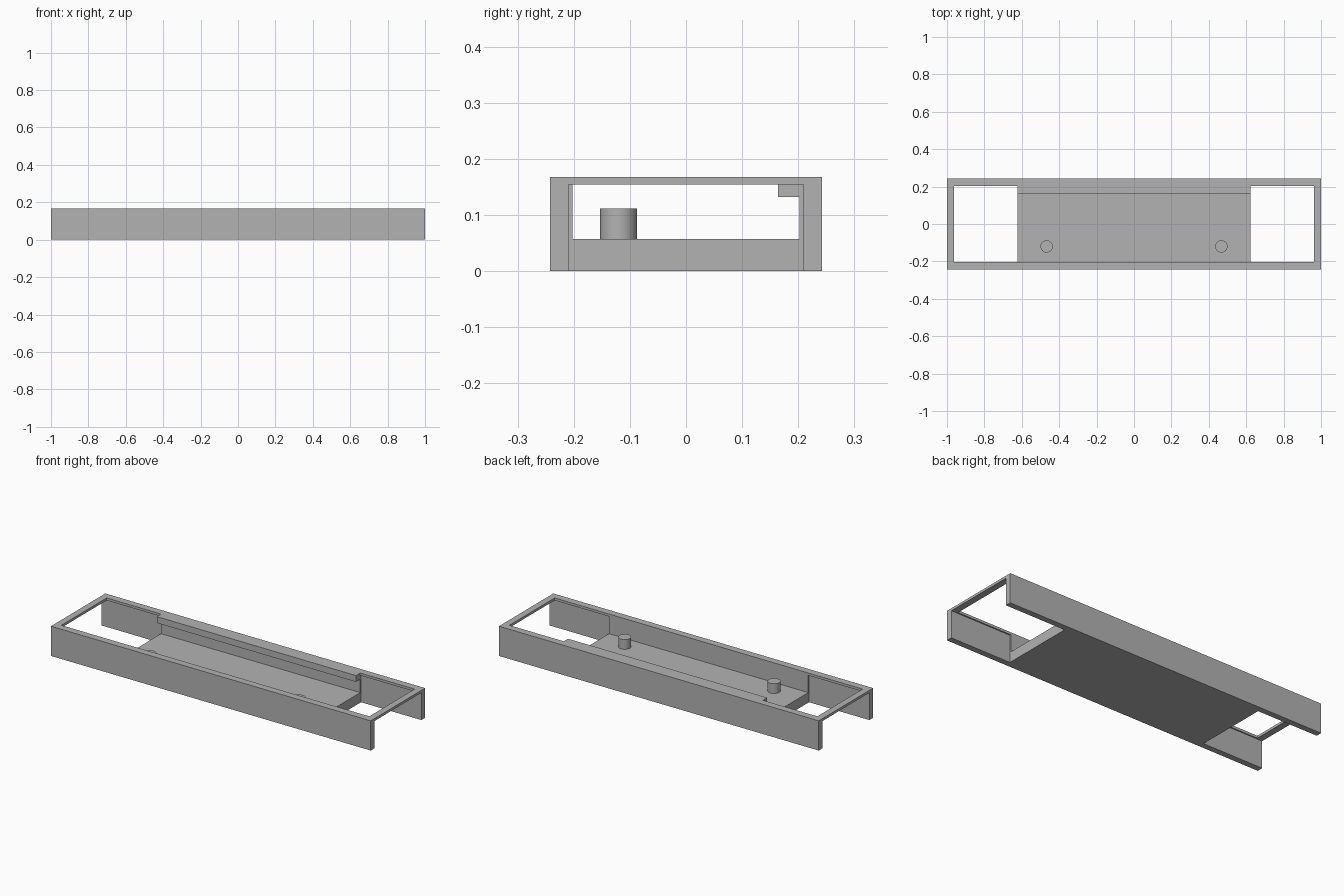
import bpy

default = bpy.data.objects.get("Cube")
if default:
    bpy.data.objects.remove(default, do_unlink=True)

grey = bpy.data.materials.new("plain grey")
grey.use_nodes = True
grey.diffuse_color = (0.45, 0.45, 0.45, 1)
grey.node_tree.nodes["Principled BSDF"].inputs["Base Color"].default_value = grey.diffuse_color

LENGTH, WIDTH, HEIGHT = 2.0, 0.485, 0.168
FLOOR_X, FLOOR_Z = 0.623, 0.057
OPEN_X, OPEN_Y = 0.963, 0.202
BAY_Y, RIM_Z = 0.209, 0.154


def box(name, low, high):
    """Axis-aligned box between two corners."""
    bpy.ops.mesh.primitive_cube_add(size=1, location=[(a + b) / 2 for a, b in zip(low, high)])
    obj = bpy.context.object
    obj.name = name
    obj.scale = [b - a for a, b in zip(low, high)]
    bpy.ops.object.transform_apply(location=True, rotation=False, scale=True)
    obj.data.materials.append(grey)
    return obj


def combine(body, tool, operation):
    """Apply a boolean to the body and discard the tool."""
    mod = body.modifiers.new("shape", 'BOOLEAN')
    mod.operation, mod.solver, mod.object = operation, 'EXACT', tool
    bpy.context.view_layer.objects.active = body
    bpy.ops.object.modifier_apply(modifier=mod.name)
    bpy.data.objects.remove(tool, do_unlink=True)


# Tray body: solid block, hollowed from above down to the floor
tray = box("tray_body", (-LENGTH / 2, -WIDTH / 2, 0), (LENGTH / 2, WIDTH / 2, HEIGHT))
combine(tray, box("top_opening", (-OPEN_X, -OPEN_Y, FLOOR_Z), (OPEN_X, OPEN_Y, 1)), 'DIFFERENCE')

# Open bays at both ends, leaving thin side walls and a rim on top
for side in (-1, 1):
    xs = sorted((side * FLOOR_X, side * 1.2))
    combine(tray, box("end_bay", (xs[0], -BAY_Y, -0.1), (xs[1], BAY_Y, RIM_Z)), 'DIFFERENCE')

# Lip along the back wall, flush with the rim
combine(tray, box("back_lip", (-FLOOR_X, 0.164, 0.132), (FLOOR_X, 0.22, HEIGHT)), 'UNION')

# Two round pegs standing on the floor
for name, side in (("right_peg", -1), ("left_peg", 1)):
    bottom, top = FLOOR_Z - 0.01, 0.112
    bpy.ops.mesh.primitive_cylinder_add(vertices=48, radius=0.033, depth=top - bottom,
                                        location=(side * 0.467, -0.12, (bottom + top) / 2))
    peg = bpy.context.object
    peg.name = name
    peg.data.materials.append(grey)
    bpy.ops.object.shade_smooth_by_angle()
